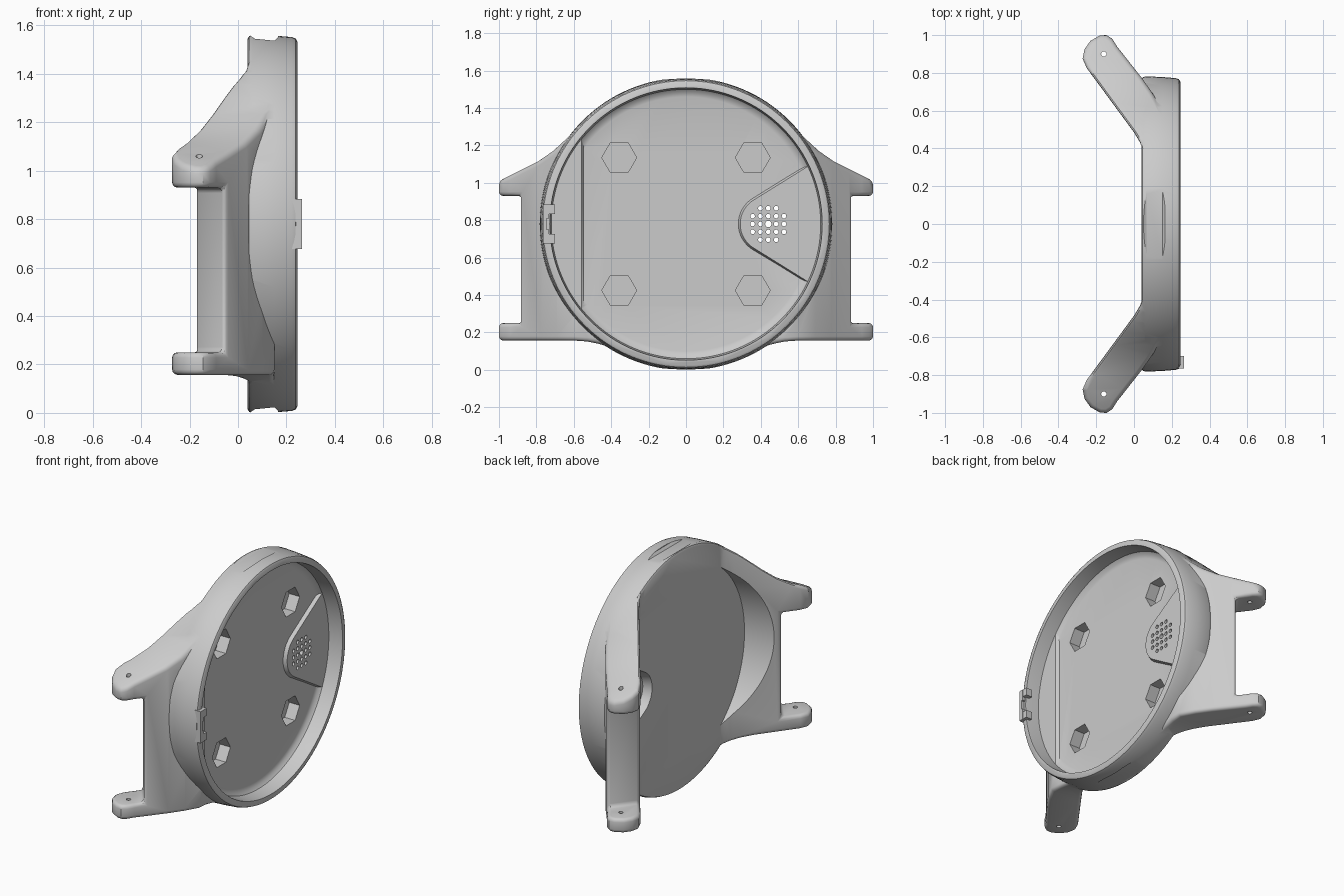
import bpy, bmesh
from math import sin, cos, radians, pi, hypot

old = bpy.data.objects.get("Cube")
if old:
    bpy.data.objects.remove(old)

COLOUR = (0.6, 0.6, 0.6, 1)
grey = bpy.data.materials.new("light grey")
grey.use_nodes = True
grey.diffuse_color = COLOUR
grey.node_tree.nodes["Principled BSDF"].inputs["Base Color"].default_value = COLOUR
MID = 0.78  # height of the case axis


def make(name, bm):
    bmesh.ops.recalc_face_normals(bm, faces=bm.faces)
    mesh = bpy.data.meshes.new(name)
    bm.to_mesh(mesh)
    bm.free()
    mesh.materials.append(grey)
    obj = bpy.data.objects.new(name, mesh)
    bpy.context.collection.objects.link(obj)
    return obj


def loft(name, rings):
    """Skin a list of equally long closed rings."""
    bm = bmesh.new()
    loops = [[bm.verts.new(p) for p in ring] for ring in rings]
    n = len(loops[0])
    for a, b in zip(loops, loops[1:]):
        for i in range(n):
            j = (i + 1) % n
            bm.faces.new((a[i], a[j], b[j], b[i]))
    bm.faces.new(loops[0])
    bm.faces.new(loops[-1])
    return make(name, bm)


def along_x(name, outline, lo, hi, top=None):
    return loft(name, [[(lo, y, z) for y, z in outline],
                       [(hi, y, z) for y, z in (top or outline)]])


def along_z(name, outline, lo, hi):
    return loft(name, [[(x, y, z) for x, y in outline] for z in (lo, hi)])


def circle(y, z, r, n):
    return [(y + r * cos(2 * pi * i / n), z + r * sin(2 * pi * i / n)) for i in range(n)]


def arc(y, z, r, a, b, n):
    return [(y + r * cos(radians(a + (b - a) * i / n)), z + r * sin(radians(a + (b - a) * i / n)))
            for i in range(n + 1)]


def turned(name, profile, n=128):
    """Round solid about the case axis from (x, radius) pairs."""
    return loft(name, [[(x, y, z) for y, z in circle(0, MID, r, n)] for x, r in profile])


def box(name, x, y, z):
    return along_x(name, [(y[0], z[0]), (y[1], z[0]), (y[1], z[1]), (y[0], z[1])], *x)


def combine(obj, other, operation):
    mod = obj.modifiers.new("bool", 'BOOLEAN')
    mod.operation, mod.solver, mod.object = operation, 'EXACT', other
    bpy.context.view_layer.update()
    graph = bpy.context.evaluated_depsgraph_get()
    mesh = bpy.data.meshes.new_from_object(obj.evaluated_get(graph))
    obj.modifiers.clear()
    obj.data = mesh
    bpy.data.objects.remove(other)


def round_edges(obj, width):
    """Round the sharp outer edges, leaving the dish rim and the buried end alone."""
    bm = bmesh.new()
    bm.from_mesh(obj.data)
    sharp = []
    for e in bm.edges:
        mid = (e.verts[0].co + e.verts[1].co) / 2
        if (e.is_manifold and e.calc_face_angle() > radians(45) and abs(mid.y) > 0.41
                and hypot(mid.y, mid.z - MID) > 0.71):
            sharp.append(e)
    bmesh.ops.bevel(bm, geom=sharp, offset=width, segments=3, profile=0.5,
                    affect='EDGES', clamp_overlap=False)
    bm.to_mesh(obj.data)
    bm.free()


# Round case body
case = turned("watch_case", [(0.04, 0.765), (0.046, 0.776), (0.06, 0.782), (0.15, 0.778),
                             (0.222, 0.772), (0.238, 0.766), (0.245, 0.754)])

# Swept strap lugs: side curve crossed with the face outline, dished, then rounded
bend = [(0.06, 0.36), (0.045, 0.40), (0.03, 0.435), (0.0, 0.485), (-0.25, 0.825), (-0.272, 0.875),
        (-0.262, 0.925), (-0.23, 0.97), (-0.18, 0.998), (-0.145, 1.0), (-0.115, 0.98),
        (-0.09, 0.94), (0.04, 0.775), (0.1, 0.69), (0.15, 0.6), (0.15, 0.36)]
face = [(0.3, 1.49)] + arc(0, MID, 0.777, 64, 43, 4) + [
    (0.64, 1.235), (0.71, 1.17), (0.79, 1.115), (0.88, 1.07), (1.02, 1.0),
    (1.02, 0.157), (0.6, 0.157), (0.53, 0.152), (0.47, 0.14), (0.4, 0.12), (0.3, 0.08)]
gap = [(-0.31, 0.55), (0.09, 1.085), (-0.3, 1.5), (-0.8, 1.0)]
for side in (-1, 1):
    lug = along_z("lug", [(x, side * y) for x, y in bend], -0.1, 1.7)
    combine(lug, along_x("outline", [(side * y, z) for y, z in face], -0.5, 0.5), 'INTERSECT')
    combine(lug, along_z("gap", [(x, side * y) for x, y in gap], 0.25, 0.93), 'DIFFERENCE')
    combine(lug, turned("dish", [(0.046, 0.66), (-0.17, 0.695), (-0.4, 0.73)]), 'DIFFERENCE')
    round_edges(lug, 0.022)
    pin = along_z("pin_hole", circle(-0.16, side * 0.9, 0.014, 16), -0.2, 1.8)
    combine(lug, pin, 'DIFFERENCE')
    combine(case, lug, 'UNION')

# Inner cavity with a filleted floor edge
combine(case, turned("cavity", [(0.13, 0.68), (0.136, 0.703), (0.152, 0.72), (0.235, 0.727),
                                (0.3, 0.737)]), 'DIFFERENCE')

# Raised shelf with a sloped edge on one side of the floor
chord = arc(0, MID, 0.745, 135.3, 224.7, 24)
ledge = [(min(y, -0.56), z) for y, z in chord]
combine(case, along_x("shelf", chord, 0.1, 0.152, ledge), 'UNION')


# Raised speaker housing and the matching pocket outside
def housing(r, reach, spread):
    return arc(0.44, MID, r, 240, 120, 16) + arc(0, MID, reach, -spread, spread, 12)[::-1]


combine(case, along_x("speaker_housing", housing(0.175, 0.745, 27), 0.1, 0.152,
                      housing(0.15, 0.745, 25.5)), 'UNION')
combine(case, along_x("speaker_pocket", housing(0.16, 0.62, 24), 0.0, 0.095,
                      housing(0.13, 0.60, 22)), 'DIFFERENCE')

# Speaker grille holes
for i in range(-2, 3):
    for k in range(-2, 3):
        if abs(i) + abs(k) < 4:
            r = 0.017 if i == k == 0 else 0.0125
            hole = along_x("hole", circle(0.44 + 0.042 * i, MID + 0.042 * k, r, 12), 0.05, 0.2)
            combine(case, hole, 'DIFFERENCE')

# Hexagonal sockets
for y in (-0.357, 0.357):
    for z in (-0.355, 0.355):
        combine(case, along_x("socket", circle(y, MID + z, 0.093, 6), 0.055, 0.2), 'DIFFERENCE')

# Shallow sloped slots at the top and bottom of the case edge
slot = [(0.045, 0.781), (0.07, 0.765), (0.15, 0.757), (0.165, 0.772), (0.165, 0.9), (0.045, 0.9)]
for end in (-1, 1):
    cutter = loft("slot", [[(x, y, MID + end * r) for x, r in slot] for y in (-0.3, 0.3)])
    combine(case, cutter, 'DIFFERENCE')

# Rim catch: thin bar with a tab at each end
catch = box("rim_catch", (0.22, 0.265), (-0.765, -0.733), (MID - 0.103, MID + 0.103))
for z in (-0.078, 0.078):
    combine(catch, box("tab", (0.221, 0.264), (-0.75, -0.70), (MID + z - 0.025, MID + z + 0.025)), 'UNION')
combine(catch, box("catch_notch", (0.2, 0.3), (-0.745, -0.72), (MID - 0.03, MID + 0.03)), 'DIFFERENCE')

for obj in (case, catch):
    bpy.ops.object.select_all(action='DESELECT')
    obj.select_set(True)
    bpy.context.view_layer.objects.active = obj
    bpy.ops.object.shade_smooth_by_angle(angle=radians(35))
